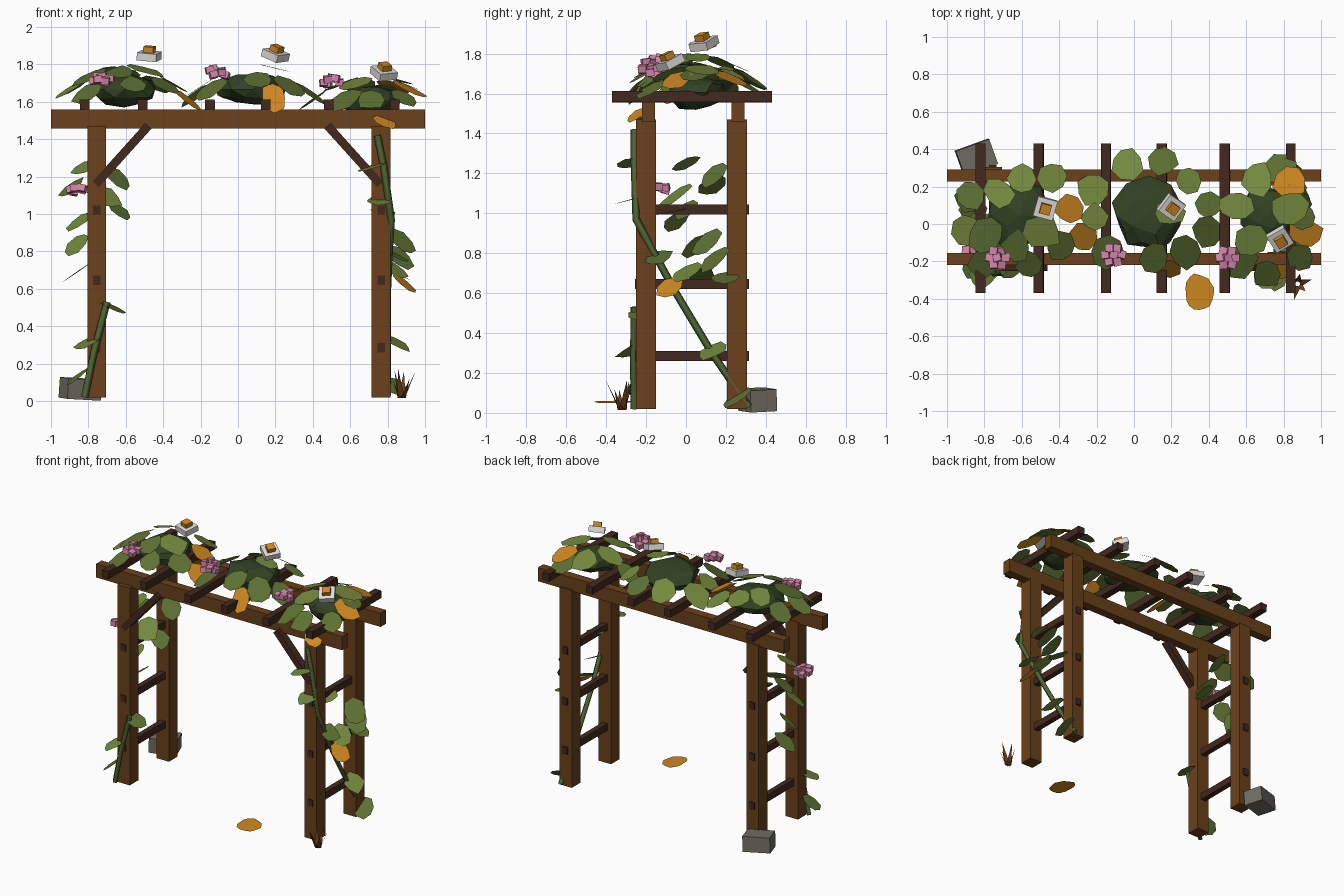
import bpy, bmesh, math, random
from mathutils import Vector, Matrix, Euler

random.seed(4)
cube = bpy.data.objects.get("Cube")
if cube:
    bpy.data.objects.remove(cube, do_unlink=True)


def material(name, *rgb):
    m = bpy.data.materials.new(name)
    m.use_nodes = True
    m.diffuse_color = (*rgb, 1)
    m.node_tree.nodes["Principled BSDF"].inputs["Base Color"].default_value = (*rgb, 1)
    return m


WOOD = material("warm wood", .145, .052, .011)
DARK = material("dark wood", .055, .022, .013)
LIGHT = material("light leaf green", .17, .245, .046)
MID = material("mid leaf green", .11, .165, .033)
SHADE = material("foliage dark green", .032, .055, .017)
VINE = material("vine green", .085, .14, .035)
ORANGE = material("autumn orange", .63, .25, .015)
WHITE = material("petal white", .75, .74, .7)
PINK = material("blossom pink", .64, .23, .39)
STONE = material("stone grey", .165, .155, .128)


def finish(name, bm, *mats):
    me = bpy.data.meshes.new(name)
    bm.to_mesh(me)
    bm.free()
    for m in mats:
        me.materials.append(m)
    ob = bpy.data.objects.new(name, me)
    bpy.context.collection.objects.link(ob)


def add_box(bm, loc, size, rot=(0, 0, 0), slot=0):
    """Add a box to a mesh, rotation in degrees."""
    turn = Euler([math.radians(a) for a in rot])
    verts = bmesh.ops.create_cube(bm, matrix=Matrix.LocRotScale(Vector(loc), turn, Vector(size)))["verts"]
    for f in {f for v in verts for f in v.link_faces}:
        f.material_index = slot


def box(name, loc, size, mat, rot=(0, 0, 0)):
    bm = bmesh.new()
    add_box(bm, loc, size, rot)
    finish(name, bm, mat)


def add_leaf(bm, loc, normal, r, slot, tip=None, sides=8, jag=.15):
    """Add one flat leaf, an uneven polygon stretched towards its tip."""
    n = Vector(normal).normalized()
    t = Vector(tip or (n.x, n.y, -.2))
    t = (t - n * t.dot(n)).normalized()
    s = t.cross(n)
    verts = []
    for i in range(sides):
        a = math.tau * i / sides
        k = r * random.uniform(1 - jag, 1 + jag)
        verts.append(bm.verts.new(Vector(loc) + t * math.cos(a) * k * 1.15 + s * math.sin(a) * k * .95))
    bm.faces.new(verts).material_index = slot


# Timber frame: posts, beams, rafters, rungs and braces
posts = {"right": -.755, "left": .765}
for side, px in posts.items():
    for end, py in (("front", -.2), ("back", .255)):
        box(f"{end}_{side}_post", (px, py, .745), (.1, .1, 1.45), WOOD)
    for i, z in enumerate((.285, .645, 1.02)):
        box(f"{side}_rung_{i}", (px, .03, z), (.04, .57, .05), DARK)
for end, py in (("front", -.188), ("back", .26)):
    box(f"{end}_beam", (0, py, 1.508), (2, .064, .1), WOOD)
for i, x in enumerate((-.82, -.51, -.15, .148, .485, .838)):
    box(f"rafter_{i}", (x, .03, 1.585), (.052, .8, .055), DARK, (0, random.uniform(-4, 4), 0))
for side, s in (("right", -1), ("left", 1)):
    box(f"{side}_brace", (s * .62, -.224, 1.315), (.42, .055, .045), DARK, (0, s * 48, 0))

# Dark foliage clumps on the roof
clumps = [(-.61, .045, 1.8, .18), (.08, .05, 1.8, .195), (.72, .05, 1.74, .155)]
for i, (x, y, top, r) in enumerate(clumps):
    bm = bmesh.new()
    bmesh.ops.create_icosphere(bm, subdivisions=2, radius=1)
    for v in bm.verts:
        v.co *= random.uniform(.86, 1.08)
    bm.transform(Matrix.LocRotScale(Vector((x, y, top - .135)), None, Vector((r, r, .09))))
    finish(f"foliage_clump_{i}", bm, SHADE)

# Leaves draped over the clumps: each follows the dome of its nearest clump
crown = [
    [(-.72, .17), (-.89, -.03), (-.44, .25), (-.49, -.04), (-.22, .19), (-.21, .04), (-.04, .32),
     (.29, .23), (.19, .06), (.55, .1), (.66, .24), (.62, -.09), (-.6, .24), (.83, .08)],
    [(-.87, .15), (-.56, -.22), (.15, .34), (.4, .1), (.39, -.04), (.28, -.15), (.11, -.18), (.9, .04),
     (.89, -.17), (.57, -.2), (-.8, -.21), (.71, -.27), (-.14, -.15), (-.39, -.12), (-.63, -.12),
     (.79, .29), (-.79, -.06)],
    [(-.35, .08), (-.27, -.07), (.83, .22), (.92, -.05)]]
bm = bmesh.new()
for slot, spots in enumerate(crown):
    for x, y in spots:
        cx, cy, top, _ = min(clumps, key=lambda c: math.hypot(c[0] - x, c[1] - y))
        dx, dy = x - cx, y - cy
        z = max(top - 1.5 * (dx * dx + dy * dy), 1.61)
        add_leaf(bm, (x, y, z), (dx * 2.2, dy * 2.2, 1), random.uniform(.072, .094), slot)
# Orange leaves hanging in front of the beam
add_leaf(bm, (.19, -.24, 1.62), (.1, -1, .6), .075, 2)
add_leaf(bm, (.79, -.25, 1.49), (.3, -.5, .8), .06, 2, (1, 0, -.3))
finish("roof_leaves", bm, LIGHT, MID, ORANGE)


# Climbing vines
def vine(name, points):
    cu = bpy.data.curves.new(name, "CURVE")
    cu.dimensions = "3D"
    cu.bevel_depth = .019
    cu.bevel_resolution = 0
    cu.use_fill_caps = True
    sp = cu.splines.new("POLY")
    sp.points.add(len(points) - 1)
    for p, co in zip(sp.points, points):
        p.co = (*co, 1)
    cu.materials.append(VINE)
    bpy.context.collection.objects.link(bpy.data.objects.new(name, cu))


vine("left_vine", [(.8, .315, .03), (.8, .13, .3), (.8, -.05, .6), (.81, -.17, .82),
                   (.82, -.25, .97), (.78, -.258, 1.25), (.745, -.258, 1.42)])
vine("right_vine", [(-.82, -.258, .02), (-.77, -.262, .26), (-.7, -.258, .53)])

# Leaves along the posts: light, mid and orange spots on each side, tilted away from the post
post_leaves = {
    "right": [[(-.82, 0, 1.25), (-.85, -.05, .96), (-.81, -.27, .31), (-.86, .05, .84), (-.7, -.05, 1.09)],
              [(-.64, 0, 1.02), (-.89, .13, 1.14), (-.67, -.23, .5), (-.86, -.23, .13), (-.86, .08, .69),
               (-.64, .14, 1.19)], []],
    "left": [[(.71, -.28, 1.25), (.76, -.27, 1.07), (.84, 0, .7), (.85, .13, .31), (.78, -.07, 1.01)],
             [(.88, .1, .85), (.86, .14, .77), (.84, .2, .68), (.84, .26, .08), (.84, -.14, .78)],
             [(.89, -.08, .63)]]}
for side, groups in post_leaves.items():
    bm = bmesh.new()
    for slot, spots in enumerate(groups):
        for p in spots:
            n = ((p[0] - posts[side]) * 5, random.uniform(-.6, 0), random.uniform(.7, 1))
            add_leaf(bm, p, n, random.uniform(.068, .085), slot)
    finish(f"{side}_post_leaves", bm, LIGHT, MID, ORANGE)

# White flowers with orange centres
for i, (loc, rot) in enumerate([((-.475, .085, 1.845), (8, 5, -15)), ((.2, .09, 1.85), (5, 20, -35)),
                                ((.78, -.08, 1.755), (25, -5, 30))]):
    bm = bmesh.new()
    up = Euler([math.radians(a) for a in rot]).to_matrix() @ Vector((0, 0, .033))
    add_box(bm, loc, (.108, .108, .042), rot)
    add_box(bm, Vector(loc) + up, (.055, .055, .038), rot, 1)
    finish(f"white_flower_{i}", bm, WHITE, ORANGE)

# Pink blossom clusters
for i, loc in enumerate([(-.73, -.18, 1.72), (-.11, -.165, 1.76), (.5, -.18, 1.71), (-.855, -.14, 1.125)]):
    bm = bmesh.new()
    for k in range(7):
        a = math.tau * k / 6
        ring = .042 if k < 6 else 0
        off = Vector((ring * math.cos(a), ring * math.sin(a), random.uniform(-.02, .02)))
        add_box(bm, Vector(loc) + off, (.042, .042, .036), [random.uniform(-15, 15) for _ in "xyz"])
    finish(f"pink_blossom_{i}", bm, PINK)

# Ground details: stone, fallen leaf and dry grass
box("corner_stone", (-.843, .357, .065), (.19, .14, .11), STONE, (3, 3, 20))
bm = bmesh.new()
add_leaf(bm, (.35, -.36, .055), (.08, 0, 1), .08, 0, (0, 1, 0), 18, .13)
finish("fallen_leaf", bm, ORANGE)
bm = bmesh.new()
for k in range(6):
    a = math.tau * k / 6 + .3
    d = Vector((math.cos(a), math.sin(a), 0))
    w = Vector((-d.y, d.x, 0)) * .02
    base = Vector((.875, -.32, .015)) + d * .012
    tip = base + d * random.uniform(.03, .08) + Vector((0, 0, random.uniform(.1, .17)))
    bm.faces.new([bm.verts.new(p) for p in (base - w, base + w, tip)])
finish("dry_grass", bm, WOOD)
